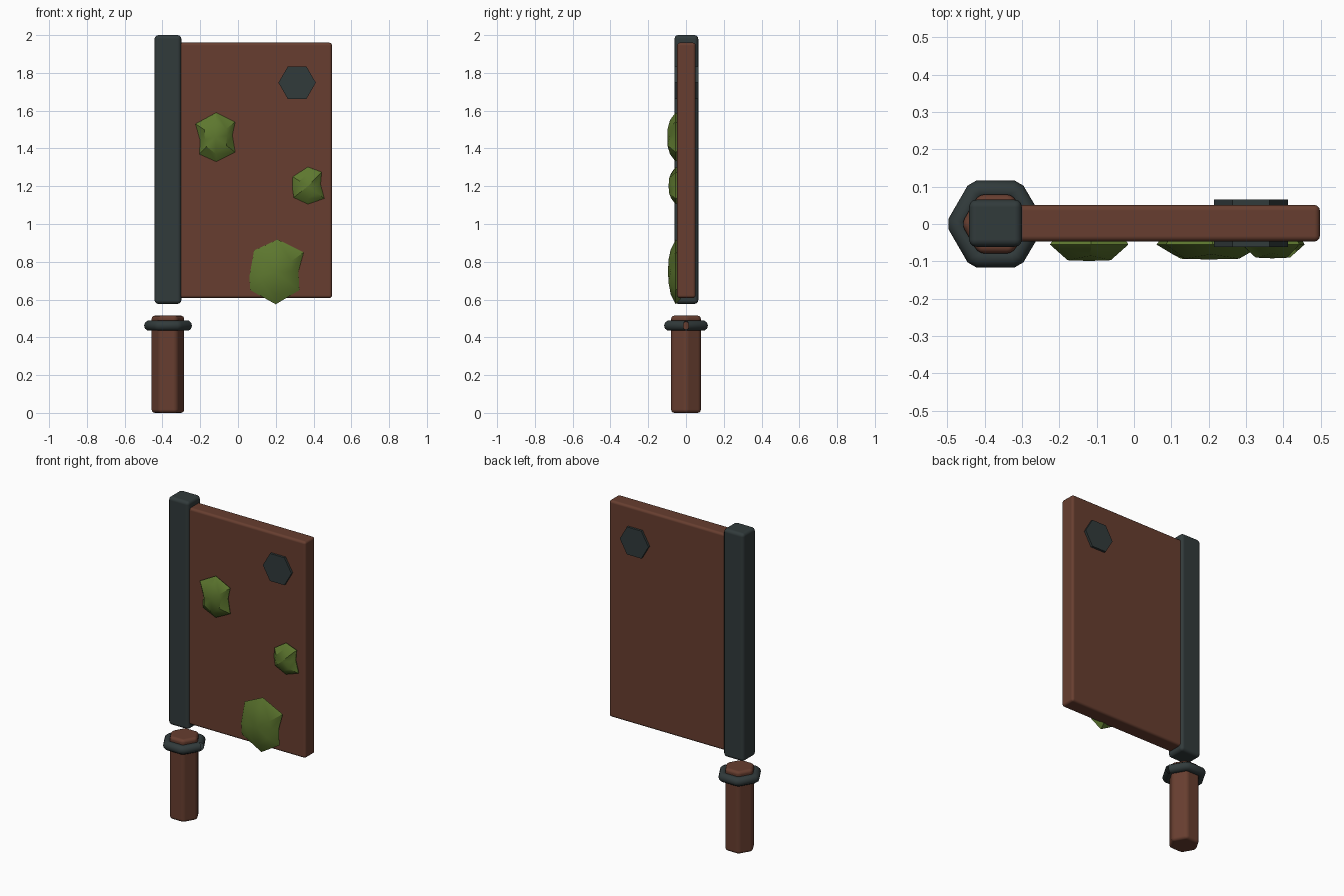
import bpy, bmesh, math
from mathutils import Vector

if "Cube" in bpy.data.objects:
    bpy.data.objects.remove(bpy.data.objects["Cube"])


def material(name, rgb):
    m = bpy.data.materials.new(name)
    m.diffuse_color = (*rgb, 1)
    m.use_nodes = True
    m.node_tree.nodes["Principled BSDF"].inputs["Base Color"].default_value = m.diffuse_color
    return m


RUST = material("rust_brown", (0.136, 0.048, 0.029))
IRON = material("dark_iron", (0.031, 0.043, 0.044))
MOSS = material("moss_green", (0.110, 0.185, 0.028))
Y0 = 0.002      # mid plane of the blade
HX = -0.371     # axis of handle and spine


def finish(obj, name, mat, bevel=0, angle=40):
    obj.name = name
    obj.data.materials.clear()
    obj.data.materials.append(mat)
    bpy.ops.object.select_all(action='DESELECT')
    obj.select_set(True)
    bpy.context.view_layer.objects.active = obj
    bpy.ops.object.transform_apply(location=False, rotation=True, scale=True)
    if bevel:
        b = obj.modifiers.new("bevel", 'BEVEL')
        b.width = bevel
        b.segments = 3
        b.harden_normals = True
    if angle:
        bpy.ops.object.shade_smooth_by_angle(angle=math.radians(angle))
    return obj


def box(name, x, y, z, mat, bevel):
    mid = [(a + b) / 2 for a, b in (x, y, z)]
    bpy.ops.mesh.primitive_cube_add(size=1, location=mid)
    o = bpy.context.object
    o.scale = [b - a for a, b in (x, y, z)]
    return finish(o, name, mat, bevel)


def hex_prism(name, radius, depth, loc, rot, mat, bevel):
    bpy.ops.mesh.primitive_cylinder_add(vertices=6, radius=radius, depth=depth,
                                        location=loc, rotation=rot)
    return finish(bpy.context.object, name, mat, bevel, 40 if bevel else 0)


# Blade and spine bar
box("blade", (-0.32, 0.498), (Y0 - 0.049, Y0 + 0.049), (0.608, 1.96), RUST, 0.015)
box("spine", (HX - 0.071, HX + 0.071), (Y0 - 0.063, Y0 + 0.063), (0.577, 2.0), IRON, 0.02)

# Hexagonal handle (corners point along x) and bolt through the blade
hex_prism("handle", 0.0915, 0.515, (HX, 0, 0.2575), (0, 0, math.pi / 6), RUST, 0.018)
hex_prism("bolt", 0.099, 0.126, (0.313, Y0, 1.748),
          (math.pi / 2, math.pi / 6, 0), IRON, 0)

# Collar: hexagonal tube, open at the seam on the +x corner
corners = [Vector((0.1034 * math.cos(i * math.pi / 3),
                   0.1034 * math.sin(i * math.pi / 3), 0)) for i in range(7)]
path = [corners[0]]
for i in range(1, 6):
    path += [corners[i].lerp(corners[i - 1], 0.07), corners[i].lerp(corners[i + 1], 0.07)]
path.append(corners[6])
cu = bpy.data.curves.new("collar", 'CURVE')
cu.dimensions = '3D'
cu.twist_mode = 'Z_UP'
cu.bevel_depth = 0.0275
cu.bevel_resolution = 3
sp = cu.splines.new('POLY')
sp.points.add(len(path) - 1)
for p, co in zip(sp.points, path):
    p.co = (*co, 1)
collar = bpy.data.objects.new("collar", cu)
bpy.context.collection.objects.link(collar)
collar.location = (HX, 0, 0.462)
bpy.ops.object.select_all(action='DESELECT')
collar.select_set(True)
bpy.context.view_layer.objects.active = collar
bpy.ops.object.convert(target='MESH')
finish(bpy.context.object, "collar", IRON, 0, 50)


def moss(name, centre, outline, front):
    """Lumpy low dome: back ring, rim, raised inner ring and crown."""
    cx, cz = centre
    bm = bmesh.new()
    n = len(outline)
    rings = []
    for k, y in ((0.85, -0.03), (1.0, -0.055), (0.62, front + 0.008)):
        ring = []
        for i, (x, z) in enumerate(outline):
            wob = 0.006 * (-1) ** i if k < 0.8 else 0
            kk = k + (0.07 * (-1) ** i if k < 0.8 else 0)
            ring.append(bm.verts.new((cx + (x - cx) * kk, y + wob, cz + (z - cz) * kk)))
        rings.append(ring)
    crown = bm.verts.new((cx, front, cz))
    for a, b in zip(rings, rings[1:]):
        for i in range(n):
            j = (i + 1) % n
            bm.faces.new((a[i], a[j], b[j]))
            bm.faces.new((a[i], b[j], b[i]))
    for i in range(n):
        bm.faces.new((rings[2][i], rings[2][(i + 1) % n], crown))
    bm.faces.new(rings[0])
    bmesh.ops.recalc_face_normals(bm, faces=bm.faces)
    me = bpy.data.meshes.new(name)
    bm.to_mesh(me)
    bm.free()
    o = bpy.data.objects.new(name, me)
    bpy.context.collection.objects.link(o)
    finish(o, name, MOSS, 0, 35)


# Moss patches on the front face
moss("moss_upper", (-0.12, 1.46),
     [(-0.115, 1.59), (-0.015, 1.54), (-0.03, 1.47), (-0.015, 1.38), (-0.115, 1.33),
      (-0.205, 1.37), (-0.2, 1.44), (-0.225, 1.53)], -0.099)
moss("moss_right", (0.37, 1.2),
     [(0.37, 1.302), (0.443, 1.275), (0.437, 1.21), (0.457, 1.135), (0.37, 1.105),
      (0.295, 1.14), (0.288, 1.19), (0.29, 1.25)], -0.092)
moss("moss_lower", (0.2, 0.745),
     [(0.21, 0.918), (0.348, 0.85), (0.32, 0.75), (0.325, 0.65), (0.2, 0.575),
      (0.065, 0.65), (0.06, 0.72), (0.085, 0.86)], -0.095)
